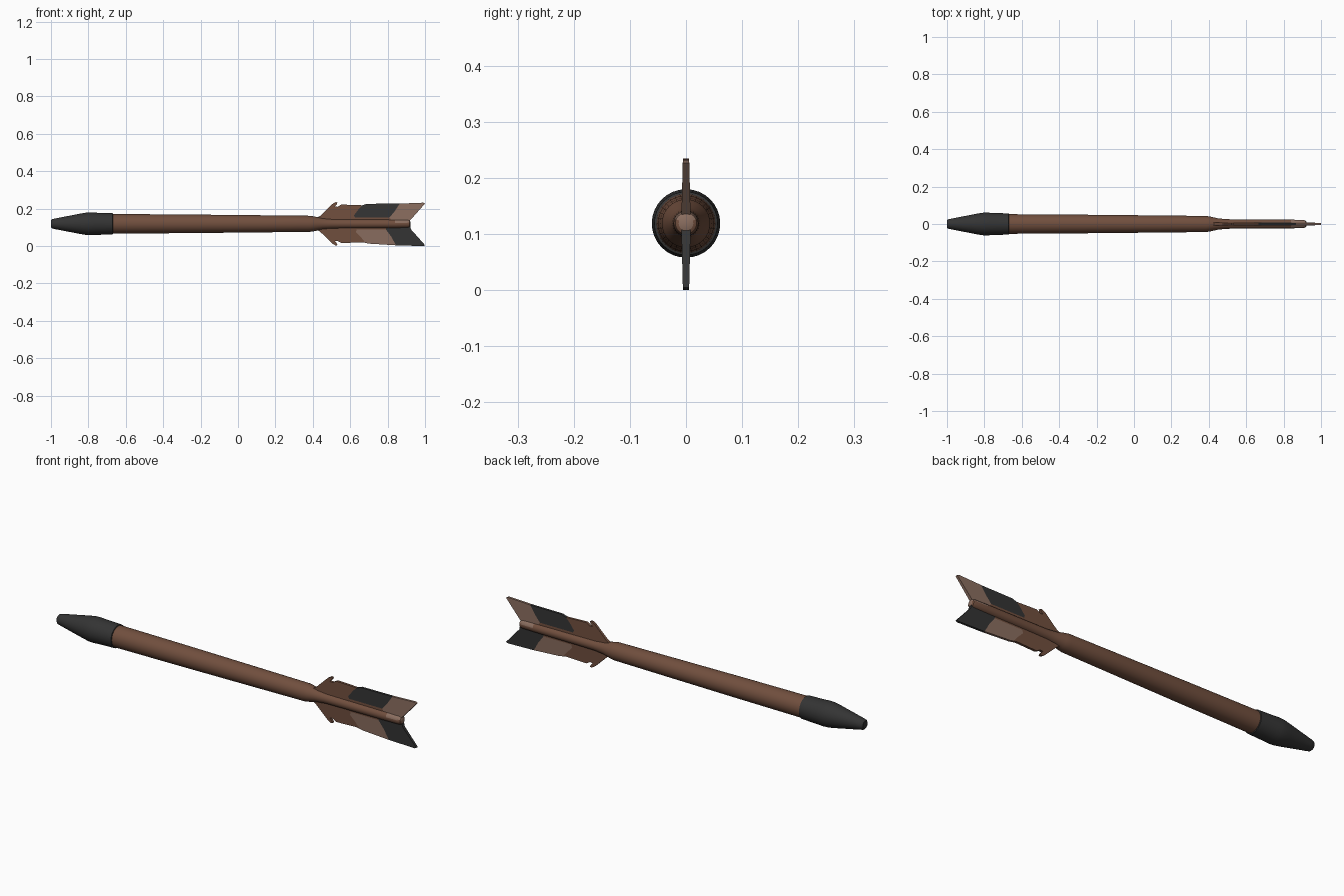
import bpy, bmesh, math

if "Cube" in bpy.data.objects:
    bpy.data.objects.remove(bpy.data.objects["Cube"])

AXIS = 0.119  # height of the arrow's centre line


def material(name, rgb):
    m = bpy.data.materials.new(name)
    m.diffuse_color = (*rgb, 1)
    m.use_nodes = True
    m.node_tree.nodes["Principled BSDF"].inputs["Base Color"].default_value = m.diffuse_color
    return m


BROWN = material("wood brown", (0.165, 0.078, 0.048))
LIGHT = material("light brown", (0.255, 0.155, 0.115))
DARK = material("charcoal", (0.034, 0.034, 0.034))


def finish(name, bm, mats):
    bmesh.ops.recalc_face_normals(bm, faces=bm.faces)
    me = bpy.data.meshes.new(name)
    bm.to_mesh(me)
    bm.free()
    ob = bpy.data.objects.new(name, me)
    bpy.context.collection.objects.link(ob)
    for m in mats:
        me.materials.append(m)
    bpy.ops.object.select_all(action='DESELECT')
    ob.select_set(True)
    bpy.context.view_layer.objects.active = ob
    bpy.ops.object.shade_smooth_by_angle(angle=math.radians(35))
    return ob


def lathe(name, profile, mats, n=32):
    """Revolve (x, radius) points about the arrow's axis."""
    bm = bmesh.new()
    rings = []
    for x, r in profile:
        rings.append([bm.verts.new((x, r * math.cos(2 * math.pi * i / n),
                                    AXIS + r * math.sin(2 * math.pi * i / n)))
                      for i in range(n)])
    for a, b in zip(rings, rings[1:]):
        for i in range(n):
            j = (i + 1) % n
            bm.faces.new((a[i], a[j], b[j], b[i]))
    bm.faces.new(rings[0])
    bm.faces.new(rings[-1])
    return finish(name, bm, mats)


def panel(name, outline, mat):
    """Vane panel from (x, height off axis) points, thinner at its outer edge."""
    bm = bmesh.new()
    sides = []
    for s in (-1, 1):
        sides.append([bm.verts.new((x, s * (0.0085 - 0.025 * abs(h)), AXIS + h))
                      for x, h in outline])
        bm.faces.new(sides[-1])
    n = len(outline)
    for i in range(n):
        j = (i + 1) % n
        bm.faces.new((sides[0][i], sides[0][j], sides[1][j], sides[1][i]))
    return finish(name, bm, [mat])


# Blunt tip
lathe("tip", [(-1, 0.019), (-0.994, 0.025), (-0.975, 0.029), (-0.84, 0.055),
              (-0.81, 0.060), (-0.785, 0.061), (-0.765, 0.0595), (-0.67, 0.0565),
              (-0.667, 0.050)], [DARK])

# Shaft, necking down between the vanes
shaft = lathe("shaft", [(-0.68, 0.0525), (-0.3, 0.050), (0.1, 0.046), (0.385, 0.043),
                        (0.41, 0.039), (0.45, 0.030), (0.50, 0.0255), (0.6, 0.0245),
                        (0.84, 0.023), (0.905, 0.022), (0.917, 0.019), (0.921, 0.013)],
              [BROWN, LIGHT])
for p in shaft.data.polygons:  # pale upper half at the nock
    if p.center.x > 0.86 and (p.center.z > AXIS + 0.006 or p.center.x > 0.92):
        p.material_index = 1

# Front part of each vane, with its barb
front = [(0.41, 0.0), (0.41, 0.025), (0.44, 0.043), (0.505, 0.106), (0.522, 0.116),
         (0.532, 0.114), (0.528, 0.104), (0.517, 0.092), (0.532, 0.091), (0.553, 0.103),
         (0.665, 0.099)]
panel("upper_vane_front", front + [(0.645, 0.078), (0.62, 0.045), (0.625, 0.034),
                                   (0.81, 0.034), (0.83, 0.0)], BROWN)
panel("lower_vane_front", [(x, -h) for x, h in front] +
      [(0.682, -0.102), (0.66, -0.075), (0.63, -0.045), (0.635, -0.03), (0.79, -0.03),
       (0.79, 0.0)], BROWN)

# Painted patches in the middle
panel("upper_vane_patch", [(0.625, 0.034), (0.62, 0.045), (0.645, 0.078), (0.665, 0.099),
                           (0.69, 0.107), (0.865, 0.108), (0.84, 0.07), (0.81, 0.034)], DARK)
panel("lower_vane_patch", [(0.635, -0.03), (0.63, -0.045), (0.66, -0.075), (0.682, -0.102),
                           (0.70, -0.106), (0.845, -0.115), (0.82, -0.07), (0.79, -0.03)], LIGHT)

# Swept back ends
panel("upper_vane_tail", [(0.83, 0.0), (0.81, 0.034), (0.84, 0.07), (0.865, 0.108),
                          (0.99, 0.113), (1.0, 0.108), (0.918, 0.016), (0.918, 0.0)], LIGHT)
panel("lower_vane_tail", [(0.79, 0.0), (0.79, -0.03), (0.82, -0.07), (0.845, -0.115),
                          (0.99, -0.119), (1.0, -0.114), (0.925, -0.03), (0.918, 0.0)], DARK)
